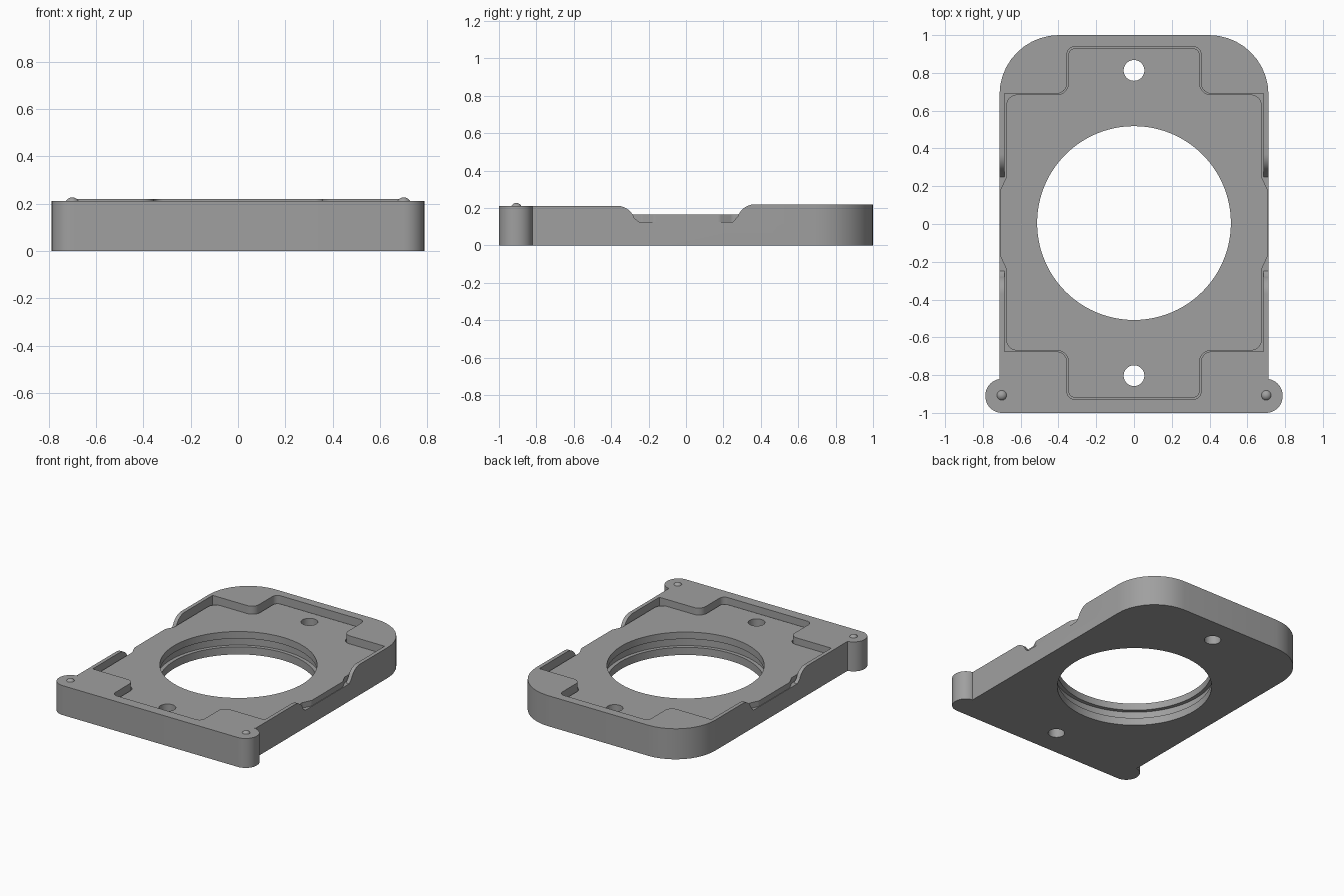
import bpy, bmesh, math
from mathutils import Vector

if "Cube" in bpy.data.objects:
    bpy.data.objects.remove(bpy.data.objects["Cube"])

grey = bpy.data.materials.new("mid grey")
grey.diffuse_color = (0.35, 0.35, 0.35, 1)
grey.use_nodes = True
grey.node_tree.nodes["Principled BSDF"].inputs["Base Color"].default_value = grey.diffuse_color


def rounded(corners, steps=10):
    """Outline from (x, y, corner radius) entries."""
    out = []
    n = len(corners)
    for i, (x, y, r) in enumerate(corners):
        p = Vector((x, y))
        if r == 0:
            out.append(p)
            continue
        a = (Vector(corners[i - 1][:2]) - p).normalized()
        b = (Vector(corners[(i + 1) % n][:2]) - p).normalized()
        half = a.angle(b) / 2
        c = p + (a + b).normalized() * (r / math.sin(half))
        t0 = p + a * (r / math.tan(half)) - c
        t1 = p + b * (r / math.tan(half)) - c
        sweep = math.pi - 2 * half
        for k in range(steps + 1):
            f = k / steps
            out.append(c + (t0 * math.sin((1 - f) * sweep) + t1 * math.sin(f * sweep)) / math.sin(sweep))
    return out


def mirrored(half):
    """Complete a right-hand half outline (bottom to top) across x = 0."""
    return half + [(-x, y, r) for x, y, r in reversed(half)]


def prism(name, pts, lo, hi, along_x=False):
    bm = bmesh.new()
    def place(p, h):
        return (h, p[0], p[1]) if along_x else (p[0], p[1], h)
    base = bm.faces.new([bm.verts.new(place(p, lo)) for p in pts])
    top = bmesh.ops.extrude_face_region(bm, geom=[base])
    step = Vector((hi - lo, 0, 0)) if along_x else Vector((0, 0, hi - lo))
    bmesh.ops.translate(bm, vec=step, verts=[v for v in top["geom"] if isinstance(v, bmesh.types.BMVert)])
    bmesh.ops.recalc_face_normals(bm, faces=bm.faces)
    me = bpy.data.meshes.new(name)
    bm.to_mesh(me)
    bm.free()
    me.materials.append(grey)
    ob = bpy.data.objects.new(name, me)
    bpy.context.collection.objects.link(ob)
    return ob


def circle(cx, cy, r, n):
    return [(cx + r * math.cos(2 * math.pi * i / n), cy + r * math.sin(2 * math.pi * i / n)) for i in range(n)]


def combine(target, tool, op="DIFFERENCE"):
    m = target.modifiers.new(op.lower(), "BOOLEAN")
    m.operation, m.object, m.solver = op, tool, "EXACT"
    bpy.context.view_layer.objects.active = target
    bpy.ops.object.modifier_apply(modifier=m.name)
    bpy.data.objects.remove(tool, do_unlink=True)


# Body block with rounded back corners and front ears
body = prism("body", rounded(mirrored([
    (0.787, -1, 0.088), (0.787, -0.82, 0.088), (0.712, -0.82, 0), (0.712, 1, 0.315)])), 0, 0.22)

# Front half sits slightly lower
combine(body, prism("front_step", [(-1, -1.1), (1, -1.1), (1, 0), (-1, 0)], 0.212, 0.4))

# Cross-shaped pocket
combine(body, prism("pocket", rounded(mirrored([
    (0.355, -0.927, 0.04), (0.355, -0.675, 0.055), (0.685, -0.675, 0),
    (0.685, 0.69, 0), (0.355, 0.69, 0.055), (0.355, 0.938, 0.04)])), 0.125, 0.4))

# Curved dip in both side rims
def dip_end(sign, y_top, z_top):
    arc = [(y_top - 0.10 * math.sin(a), z_top - 0.10 * (1 - math.cos(a)))
           for a in [math.radians(70) * i / 10 for i in range(11)]]
    pts = [(y_top, 0.4), *arc, (0.25, 0.125)]
    return [(sign * y, z) for y, z in pts]

combine(body, prism("rim_dip", dip_end(-1, 0.37, 0.212) + dip_end(1, 0.37, 0.22)[::-1], -1, 1, True))

# Raised plate in the pocket with side tabs
combine(body, prism("plate", rounded(mirrored([
    (0.347, -0.919, 0.035), (0.347, -0.670, 0.06), (0.677, -0.670, 0.06),
    (0.677, -0.235, 0.04), (0.708, -0.17, 0.04), (0.708, 0.18, 0.04), (0.677, 0.245, 0.04),
    (0.677, 0.685, 0.06), (0.347, 0.685, 0.06), (0.347, 0.930, 0.035)])), 0.10, 0.165), "UNION")

# Large opening with an inner groove, and two screw holes
combine(body, prism("opening", circle(0, 0.005, 0.513, 96), -0.1, 0.4))
combine(body, prism("groove", circle(0, 0.005, 0.54, 96), 0.055, 0.115))
for y in (-0.803, 0.813):
    combine(body, prism("screw_hole", circle(0, y, 0.055, 32), -0.1, 0.4))

# Small domed pins on the ears
pins = []
for side in (-1, 1):
    bpy.ops.mesh.primitive_uv_sphere_add(segments=24, ring_count=12, radius=0.03,
                                         location=(side * 0.70, -0.907, 0.197))
    pin = bpy.context.object
    pin.name = "left_pin" if side < 0 else "right_pin"
    pin.data.materials.append(grey)
    pins.append(pin)

# Smooth the curved surfaces, keep edges crisp
for ob in [body] + pins:
    bpy.ops.object.select_all(action="DESELECT")
    ob.select_set(True)
    bpy.context.view_layer.objects.active = ob
    bpy.ops.object.shade_smooth_by_angle(angle=math.radians(30))
